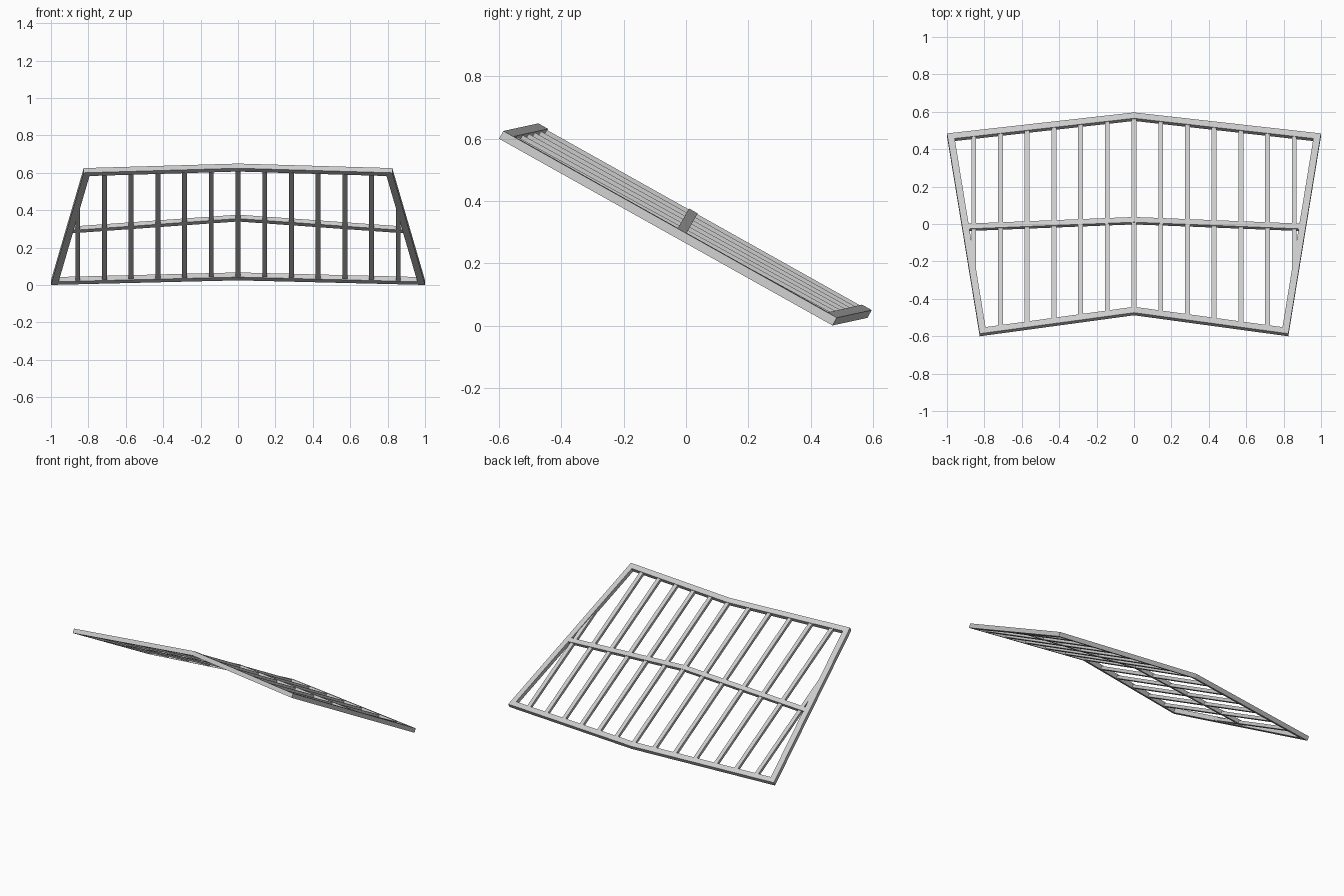
import bpy, bmesh, math
from mathutils import Matrix, Vector

cube = bpy.data.objects.get("Cube")
if cube:
    bpy.data.objects.remove(cube, do_unlink=True)

# Colour
grey = bpy.data.materials.new("light_grey")
grey.use_nodes = True
colour = (0.6, 0.6, 0.6, 1)
grey.diffuse_color = colour
grey.node_tree.nodes["Principled BSDF"].inputs["Base Color"].default_value = colour

# Panel frame: x across, v down the slope, n out of the panel
tilt = Matrix.Translation((0, -0.051, 0.325)) @ Matrix.Rotation(math.radians(-29.25), 4, 'X')
HALF = 0.6135            # half length of the side rails
FRONT_X, BACK_X = 0.825, 1.0
SWEEP, RISE = 0.086, 0.076
WIDTH, THICK = 0.036, 0.0286


def strip(name, sections, thick):
    """Solid bar through sections, each a pair of top edge points."""
    bm = bmesh.new()
    rings = []
    for a, b in sections:
        a, b = Vector(a), Vector(b)
        down = Vector((0, 0, -thick))
        rings.append([bm.verts.new(tilt @ p) for p in (a, b, b + down, a + down)])
    for r, s in zip(rings, rings[1:]):
        for i in range(4):
            j = (i + 1) % 4
            bm.faces.new((r[i], r[j], s[j], s[i]))
    bm.faces.new(rings[0])
    bm.faces.new(rings[-1])
    bmesh.ops.recalc_face_normals(bm, faces=bm.faces)
    mesh = bpy.data.meshes.new(name)
    bm.to_mesh(mesh)
    bm.free()
    mesh.materials.append(grey)
    obj = bpy.data.objects.new(name, mesh)
    bpy.context.collection.objects.link(obj)


def mirrored(section):
    return [(-x, v, n) for x, v, n in section]


# Corner and ridge sections, outer point first
front_end = [(FRONT_X, -HALF, 0), (0.794, 0.039 - HALF, 0.002)]
back_end = [(BACK_X, HALF, 0), (0.959, HALF - 0.032, 0.002)]
front_ridge = [(0, SWEEP - HALF, RISE), (0, SWEEP - HALF + WIDTH, RISE)]
back_ridge = [(0, SWEEP + HALF, RISE), (0, SWEEP + HALF - WIDTH, RISE)]
mid_end = [(0.895, 0.028, 0.001), (0.899, 0.060, 0.001)]
mid_ridge = [(0, 0.028, 0.074), (0, 0.060, 0.074)]

# Cross bars, bent at the ridge
for name, end, ridge in (("front_bar", front_end, front_ridge),
                         ("middle_bar", mid_end, mid_ridge),
                         ("back_bar", back_end, back_ridge)):
    thick = 0.024 if name == "middle_bar" else THICK
    strip(name, [end, ridge, mirrored(end)], thick)

# Side rails
strip("left_rail", [front_end, back_end], THICK)
strip("right_rail", [mirrored(front_end), mirrored(back_end)], THICK)

# Slats, the outermost pair ending inside the side rails
SLAT, DROP = 0.026, 0.005
for k in range(-6, 7):
    x = k / 7
    f, b = max(0, 1 - abs(x) / FRONT_X), 1 - abs(x) / BACK_X
    v0 = -HALF + SWEEP * f + WIDTH / 2
    if abs(x) > FRONT_X:
        v0 = -0.27
    v1 = HALF + SWEEP * b - WIDTH / 2
    ends = [[(x - SLAT / 2, v, n), (x + SLAT / 2, v, n)]
            for v, n in ((v0, RISE * f - DROP), (v1, RISE * b - DROP))]
    strip(f"slat_{k + 7}", ends, 0.02)
